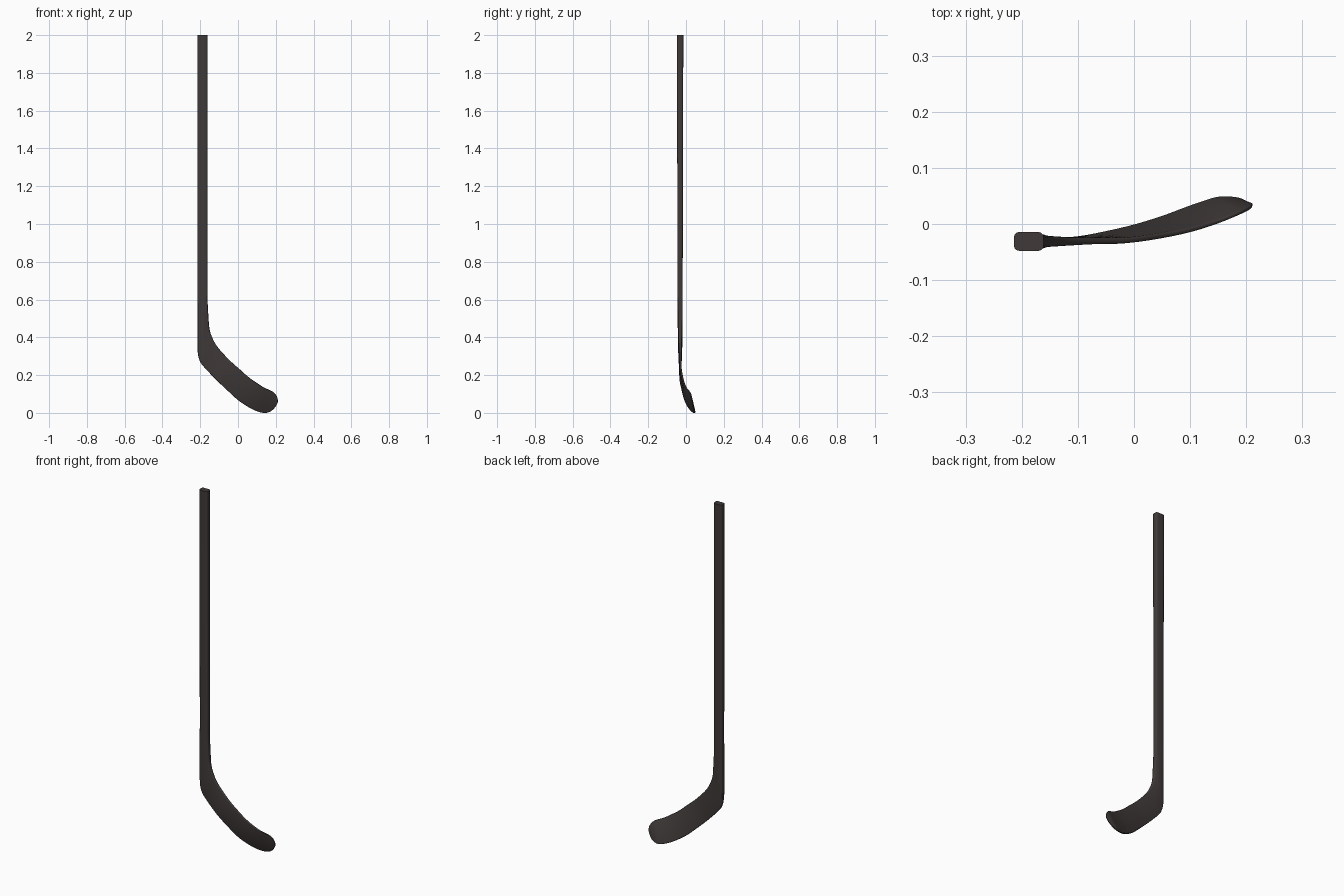
import bpy, bmesh, math
from mathutils import Vector

if "Cube" in bpy.data.objects:
    bpy.data.objects.remove(bpy.data.objects["Cube"])

black = bpy.data.materials.new("charcoal black")
black.diffuse_color = (0.05, 0.042, 0.04, 1)
black.use_nodes = True
black.node_tree.nodes["Principled BSDF"].inputs["Base Color"].default_value = black.diffuse_color

# Cross-sections: lower edge x,z / upper edge x,z / y of lower, y of upper / thickness
shaft = [(-.214, z, -.161, z + dz, -.031, -.031, t) for z, dz, t in
         ((2, 0, .0335), (1.6, 0, .032), (1.2, 0, .03), (.9, 0, .028), (.68, .03, .027), (.5, .1, .026))]
blade = [
    (-.214, .37, -.157, .52, -.031, -.031, .024),
    (-.212, .31, -.150, .44, -.031, -.031, .020),
    (-.20, .27, -.130, .385, -.031, -.031, .017),
    (-.18, .243, -.105, .345, -.030, -.031, .014),
    (-.14, .20, -.070, .305, -.030, -.030, .012),
    (-.10, .16, -.030, .265, -.027, -.030, .011),
    (-.05, .113, .010, .230, -.017, -.027, .010),
    (.00, .068, .055, .190, -.005, -.020, .010),
    (.05, .034, .100, .158, .011, -.011, .009),
    (.09, .013, .140, .133, .026, .001, .009),
    (.12, .003, .170, .120, .037, .012, .008),
    (.147, .000, .191, .107, .045, .021, .008),
    (.170, .007, .204, .090, .046, .027, .007),
    (.187, .019, .210, .074, .044, .031, .006),
    (.200, .035, .211, .056, .039, .035, .004),
]
rows = shaft + blade


def spline(a, b, c, d, t):
    return [.5 * (2*q + (r-p)*t + (2*p-5*q+4*r-s)*t*t + (3*q-p-3*r+s)*t**3)
            for p, q, r, s in zip(a, b, c, d)]


# Smooth interpolation between the sections
STEPS = 5
path = []
for i in range(len(rows) - 1):
    a, d = rows[max(i-1, 0)], rows[min(i+2, len(rows)-1)]
    path += [spline(a, rows[i], rows[i+1], d, k / STEPS) for k in range(STEPS)]
path.append(rows[-1])


def section(row):
    """Rounded rectangle spanning the lower edge to the upper edge."""
    lx, lz, ux, uz, yl, yu, t = row
    low, up = Vector((lx, yl, lz)), Vector((ux, yu, uz))
    mid, axis = (low + up) / 2, (up - low).normalized()
    side = axis.cross(Vector((0, 1, 0))).cross(axis).normalized()
    w, h = (up - low).length / 2, t / 2
    r = min(.009, h * .75, w * .8)
    pts = []
    for sx, sy, start in ((1, 1, 0), (-1, 1, 90), (-1, -1, 180), (1, -1, 270)):
        for k in range(4):
            ang = math.radians(start + 30 * k)
            pts.append(mid + axis * (sx * (w-r) + r * math.cos(ang))
                       + side * (sy * (h-r) + r * math.sin(ang)))
    return pts


# Shaft and blade lofted as one piece
bm = bmesh.new()
rings = [[bm.verts.new(p) for p in section(row)] for row in path]
n = len(rings[0])
for a, b in zip(rings, rings[1:]):
    for k in range(n):
        bm.faces.new((a[k], a[(k+1) % n], b[(k+1) % n], b[k]))
bm.faces.new(rings[0])
bm.faces.new(rings[-1])
bmesh.ops.recalc_face_normals(bm, faces=bm.faces)
mesh = bpy.data.meshes.new("hockey_stick")
bm.to_mesh(mesh)
bm.free()
mesh.materials.append(black)
stick = bpy.data.objects.new("hockey_stick", mesh)
bpy.context.collection.objects.link(stick)
bpy.context.view_layer.objects.active = stick
stick.select_set(True)
bpy.ops.object.shade_smooth_by_angle(angle=math.radians(40))
